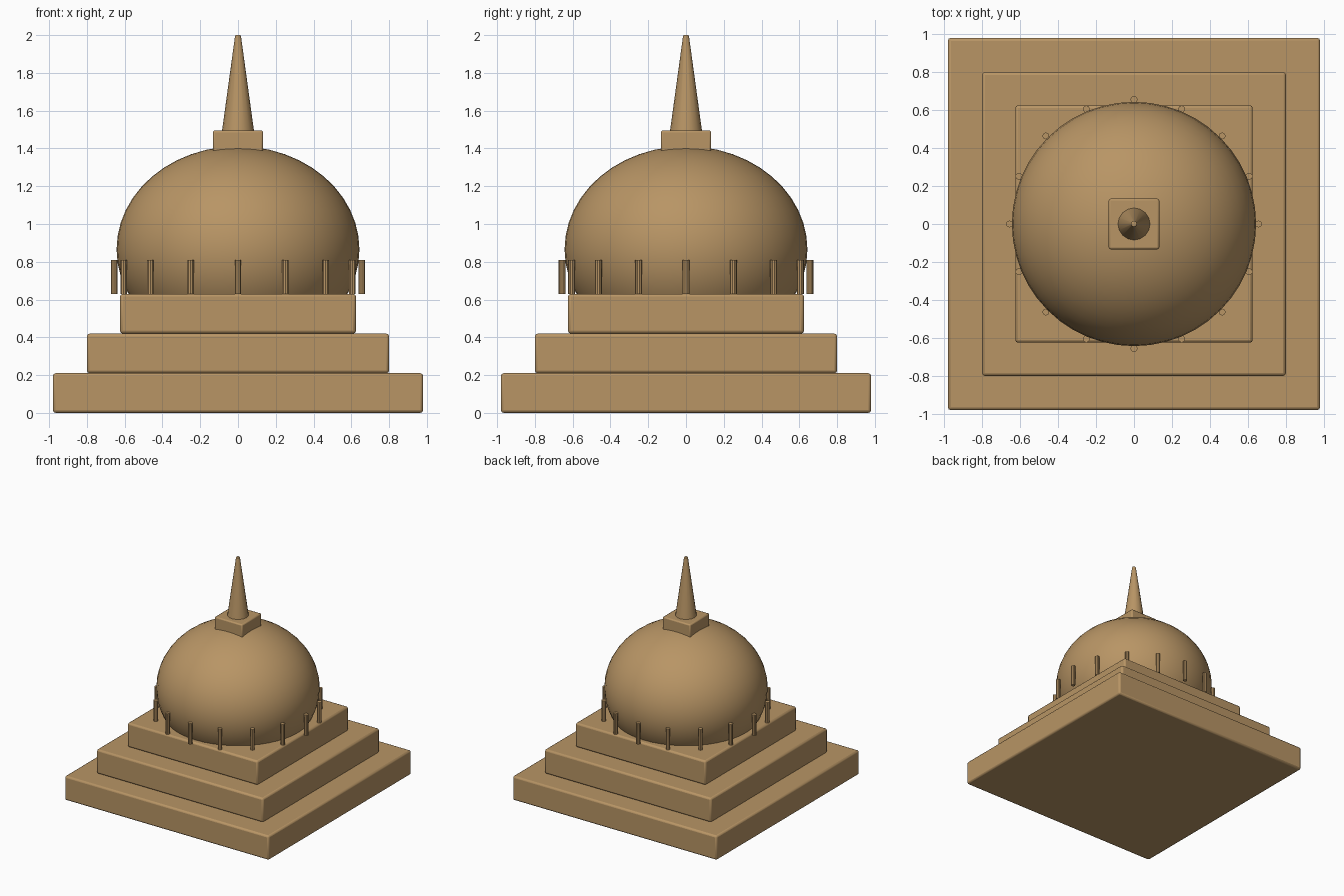
import bpy
from math import radians, pi, sin, cos

cube = bpy.data.objects.get("Cube")
if cube:
    bpy.data.objects.remove(cube, do_unlink=True)

# One sandstone colour for every part
stone = bpy.data.materials.new("sandstone")
stone.use_nodes = True
colour = (0.48, 0.30, 0.13, 1.0)
stone.diffuse_color = colour
bsdf = stone.node_tree.nodes["Principled BSDF"]
bsdf.inputs["Base Color"].default_value = colour
bsdf.inputs["Roughness"].default_value = 0.9


def finish(name, bevel=0.0, smooth=True):
    ob = bpy.context.object
    ob.name = ob.data.name = name
    ob.data.materials.append(stone)
    bpy.ops.object.transform_apply(location=False, rotation=False, scale=True)
    if smooth:
        bpy.ops.object.shade_smooth_by_angle(angle=radians(35))
    if bevel:
        mod = ob.modifiers.new("Soft edges", "BEVEL")
        mod.width = bevel
        mod.segments = 2
        mod.limit_method = "ANGLE"
        mod.angle_limit = radians(40)
    return ob


def block(name, half, bottom, top, bevel):
    bpy.ops.mesh.primitive_cube_add(size=2, location=(0, 0, (bottom + top) / 2))
    bpy.context.object.scale = (half, half, (top - bottom) / 2)
    return finish(name, bevel)


def tapered(name, x, y, r1, r2, bottom, top, sides, bevel=0.0):
    bpy.ops.mesh.primitive_cone_add(vertices=sides, radius1=r1, radius2=r2,
                                    depth=top - bottom,
                                    location=(x, y, (bottom + top) / 2))
    return finish(name, bevel)


# Stepped square base
step = 0.21
for i, (name, half) in enumerate((("lower_terrace", 0.98),
                                  ("middle_terrace", 0.80),
                                  ("upper_terrace", 0.625))):
    block(name, half, i * step, (i + 1) * step, 0.015)

# Flattened dome, its lower part sunk in the terraces
bpy.ops.mesh.primitive_uv_sphere_add(segments=48, ring_count=24, radius=0.643,
                                     location=(0, 0, 0.865))
bpy.context.object.scale.z = 0.85
finish("dome")

# Ring of railing posts around the dome
posts = 16
for i in range(posts):
    a = 2 * pi * i / posts
    tapered(f"railing_post_{i + 1}", 0.656 * cos(a), 0.656 * sin(a),
            0.018, 0.018, 0.63, 0.81, 10)

# Square crown block and spire
block("crown_block", 0.133, 1.36, 1.495, 0.01)
tapered("spire", 0, 0, 0.085, 0.015, 1.49, 2.0, 16, 0.005)
